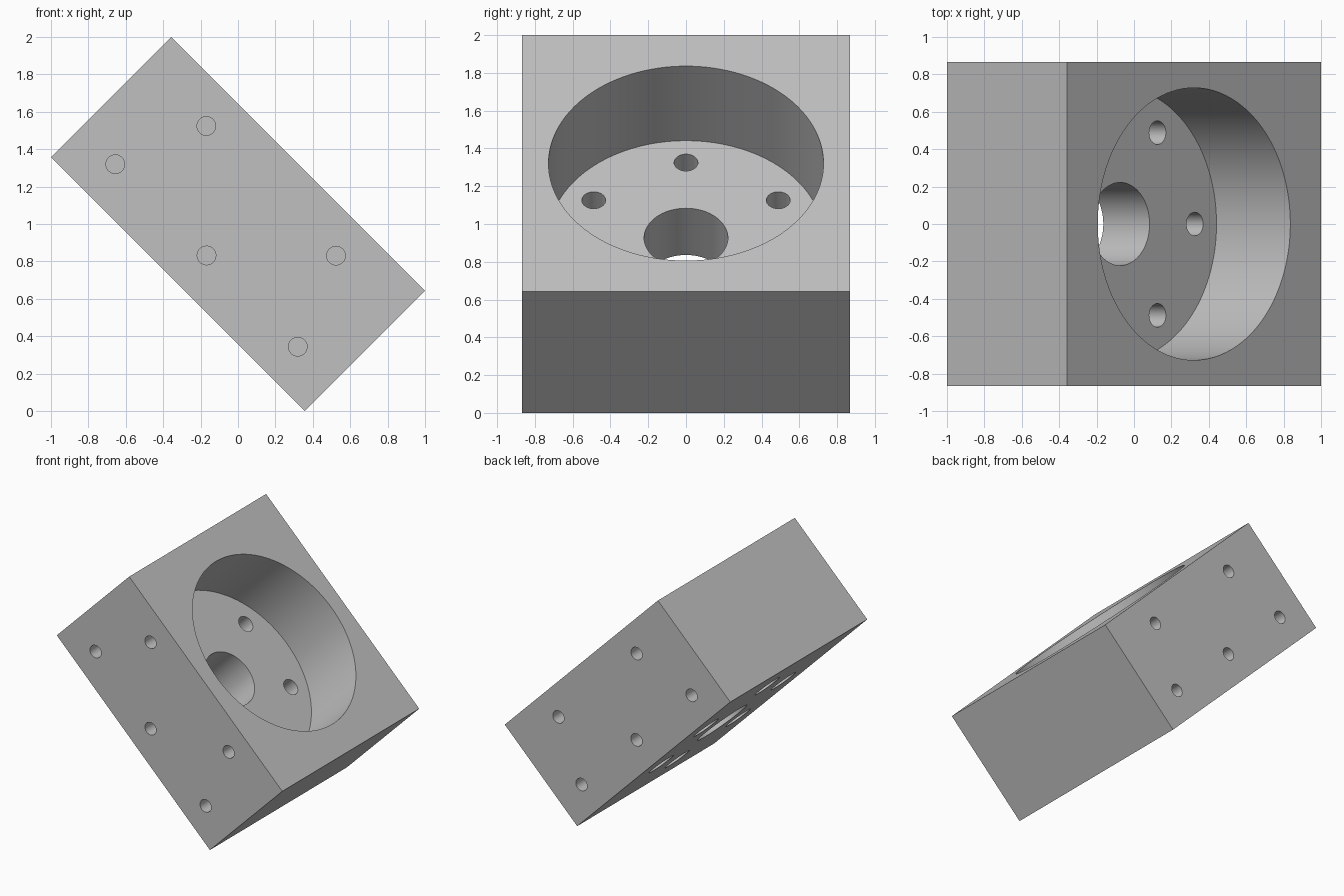
import bpy
from math import radians, sin, cos

cube = bpy.data.objects.get("Cube")
if cube:
    bpy.data.objects.remove(cube, do_unlink=True)

HALF_L, HALF_W, HALF_T = 0.96, 0.867, 0.454   # block half sizes
FLOOR = -0.104                                # level of the bore floor

grey = bpy.data.materials.new("machined grey")
grey.use_nodes = True
colour = (0.53, 0.53, 0.53, 1)
grey.diffuse_color = colour
grey.node_tree.nodes["Principled BSDF"].inputs["Base Color"].default_value = colour

# Block, modelled flat and tilted at the end
bpy.ops.mesh.primitive_cube_add(size=2)
block = bpy.context.object
block.name = "bearing_block"
block.scale = (HALF_L, HALF_W, HALF_T)
bpy.ops.object.transform_apply(location=False, rotation=False, scale=True)
block.data.materials.append(grey)


def drill(name, centre, radius, depth, along_y=False, sides=48):
    """Cut a round hole of the given total length about its centre."""
    bpy.ops.mesh.primitive_cylinder_add(
        vertices=sides, radius=radius, depth=depth, location=centre,
        rotation=(radians(90) if along_y else 0, 0, 0))
    cutter = bpy.context.object
    cutter.name = name
    cutter.hide_render = True
    cutter.data.materials.append(grey)
    bpy.context.view_layer.objects.active = block
    mod = block.modifiers.new(name, "BOOLEAN")
    mod.operation = "DIFFERENCE"
    mod.solver = "EXACT"
    mod.object = cutter
    bpy.ops.object.modifier_apply(modifier=name)
    bpy.data.objects.remove(cutter, do_unlink=True)


# Wide bore from the top face and the shaft hole through its floor
drill("wide_bore", (0, 0, FLOOR + 0.5), 0.728, 1.0, sides=128)
drill("shaft_hole", (0, 0, -0.3), 0.222, 0.8, sides=64)

# Ring of six counterbored bolt holes through the floor
for i in range(6):
    a = radians(60 * i)
    x, y = 0.564 * cos(a), 0.564 * sin(a)
    drill("bolt_hole", (x, y, -0.3), 0.063, 0.8)
    drill("counterbore", (x, y, -HALF_T), 0.11, 0.26)

# Blind mounting holes, the same on the front and back faces
for side in (-1, 1):
    for x, z in ((-0.49, 0.251), (0.49, 0.251),
                 (-0.69, -0.238), (0, -0.238), (0.69, -0.238)):
        drill("mounting_hole", (x, side * HALF_W, z), 0.05, 0.5, True, 32)

# Tilt the block onto its edge, with smooth hole walls
block.rotation_euler = (0, radians(45), 0)
block.location = (0, 0, 1)
bpy.ops.object.select_all(action="DESELECT")
block.select_set(True)
bpy.context.view_layer.objects.active = block
bpy.ops.object.transform_apply(location=True, rotation=True, scale=True)
bpy.ops.object.shade_smooth_by_angle(angle=radians(30))
